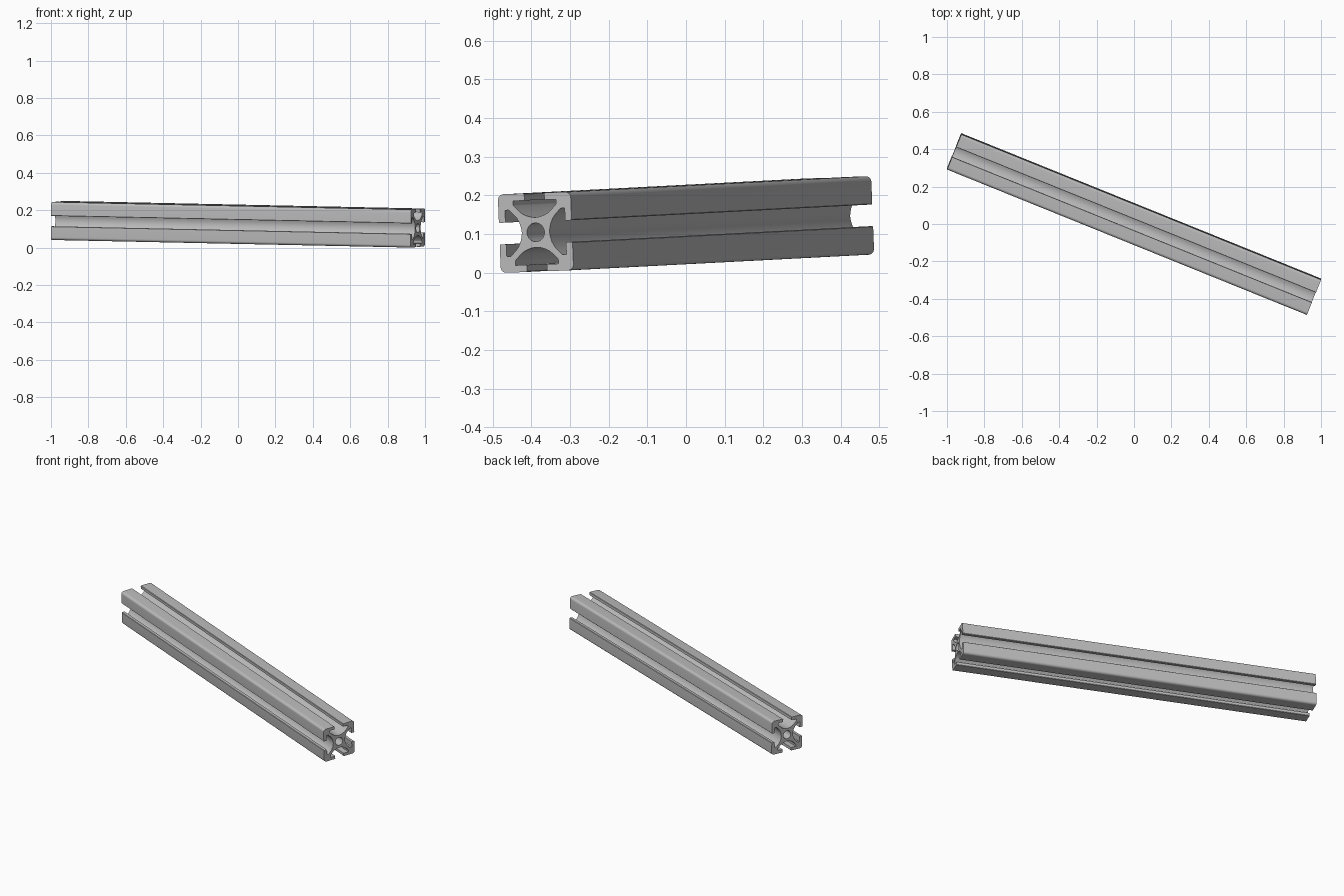
import bpy, bmesh, math
from mathutils import Matrix, Vector

cube = bpy.data.objects.get("Cube")
if cube:
    bpy.data.objects.remove(cube, do_unlink=True)

LENGTH, UNIT = 2.075, 0.01015      # bar length, and size of one profile unit
CORNER, BORE = 1.5, 2.4            # outer corner radius, centre bore radius

# Aluminium material
metal = bpy.data.materials.new("brushed grey")
metal.use_nodes = True
grey = (0.5, 0.5, 0.5, 1)
metal.diffuse_color = grey
metal.node_tree.nodes["Principled BSDF"].inputs["Base Color"].default_value = grey


def slot_profile():
    """One eighth of the section (slot floor, pocket, lip, corner), mirrored and turned."""
    eighth = [(3.8, 0), (3.95, 1.2), (4.3, 2.4), (4.9, 3.6), (5.4, 4.25), (6.95, 5.8),
              (7.2, 5.9), (8.2, 5.9), (8.2, 2.75), (9.8, 2.75), (10, 2.95)]
    c = 10 - CORNER
    for i in range(5):
        a = math.radians(45 * i / 4)
        eighth.append((c + CORNER * math.cos(a), c + CORNER * math.sin(a)))
    quarter = eighth + [(y, x) for x, y in reversed(eighth[1:-1])]
    points = []
    for turn in range(4):
        for x, y in quarter:
            points.append((x, y))
        quarter = [(-y, x) for x, y in quarter]
    return points


def add_loop(bm, points):
    verts = [bm.verts.new((-LENGTH / 2, y * UNIT, z * UNIT)) for y, z in points]
    return [bm.edges.new((v, verts[i - 1])) for i, v in enumerate(verts)]


# Section with its bore, extruded along the bar
bm = bmesh.new()
circle = [(BORE * math.cos(i * math.tau / 32), BORE * math.sin(i * math.tau / 32))
          for i in range(32)]
edges = add_loop(bm, slot_profile()) + add_loop(bm, circle)
bmesh.ops.triangle_fill(bm, use_beauty=True, edges=edges)
out = bmesh.ops.extrude_face_region(bm, geom=bm.faces[:], use_keep_orig=True)
far = [g for g in out["geom"] if isinstance(g, bmesh.types.BMVert)]
bmesh.ops.translate(bm, verts=far, vec=(LENGTH, 0, 0))
bmesh.ops.recalc_face_normals(bm, faces=bm.faces[:])

# Turn and tilt the bar, then centre it and rest it on the floor
pose = (Matrix.Rotation(math.radians(-22), 4, 'Z')
        @ Matrix.Rotation(math.radians(1.12), 4, 'Y')
        @ Matrix.Rotation(math.radians(2), 4, 'X'))
bm.transform(pose)
low = min(v.co.z for v in bm.verts)
bm.transform(Matrix.Translation(Vector((0, 0, -low))))

mesh = bpy.data.meshes.new("slotted_bar")
bm.to_mesh(mesh)
bm.free()
bar = bpy.data.objects.new("slotted_bar", mesh)
bpy.context.collection.objects.link(bar)
mesh.materials.append(metal)

# Smooth rounded edges, crisp slots
bpy.ops.object.select_all(action='DESELECT')
bar.select_set(True)
bpy.context.view_layer.objects.active = bar
bpy.ops.object.shade_smooth_by_angle(angle=math.radians(30))
